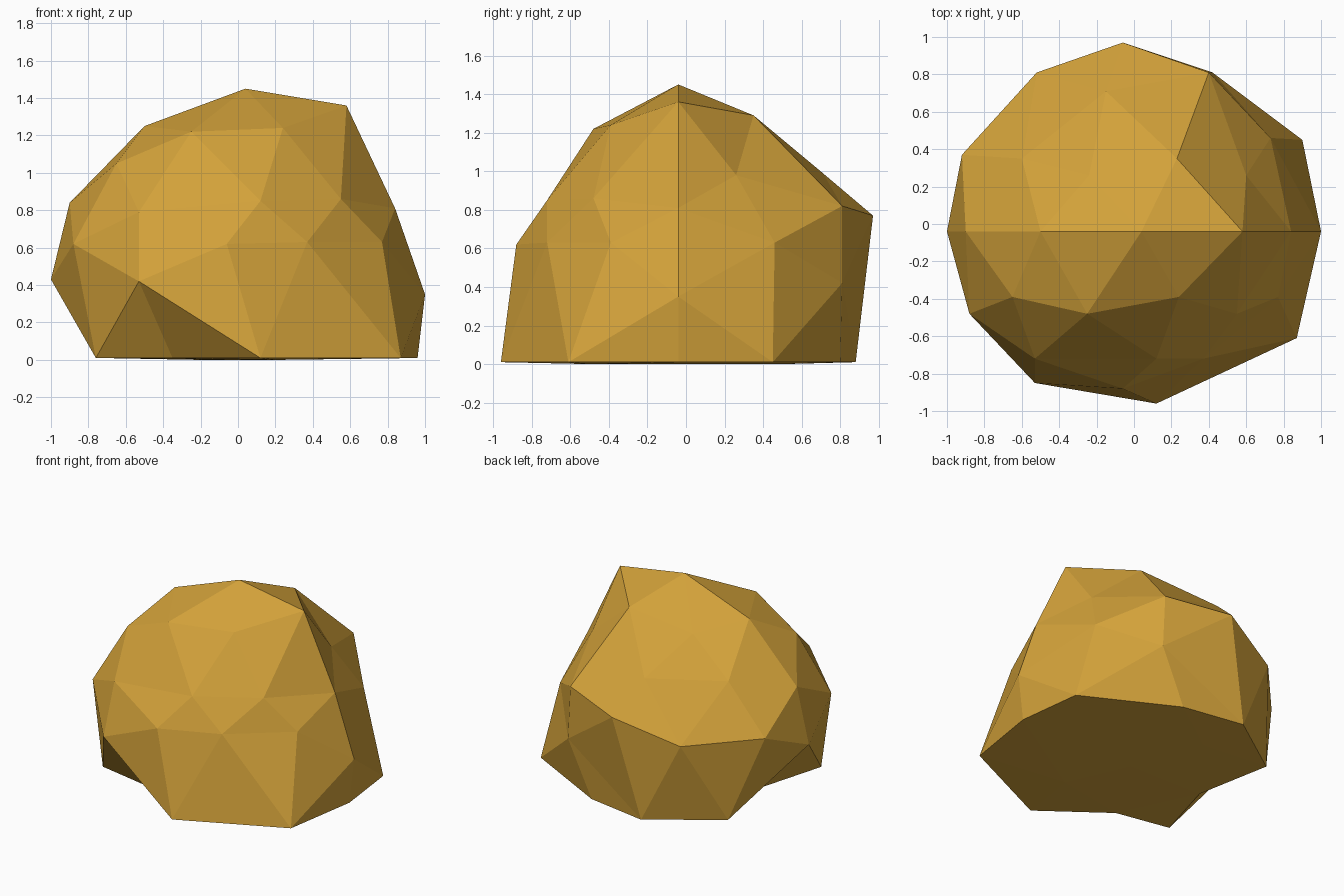
import bpy
import bmesh
import math
from mathutils import Vector

cube = bpy.data.objects.get("Cube")
if cube:
    bpy.data.objects.remove(cube, do_unlink=True)


def flat_material(name, colour):
    material = bpy.data.materials.new(name)
    material.use_nodes = True
    material.diffuse_color = colour
    shader = material.node_tree.nodes["Principled BSDF"]
    shader.inputs["Base Color"].default_value = colour
    shader.inputs["Roughness"].default_value = 0.9
    return material


def ring(depth, *points):
    """Ring of corners at one depth; a third value moves a corner off that depth."""
    return [Vector((p[0], p[2] if len(p) > 2 else depth, p[1])) for p in points]


def ring_order(vert):
    """Sort front pole to back pole, then counter-clockwise seen from the front."""
    x, y, z = vert.co
    angle = 0 if abs(z) > 0.99 else round(math.degrees(math.atan2(y, x))) % 360
    return (-round(z, 2), angle)


GROUND = 0.01

# Corner rings of the boulder, from the front tip to the back tip
front_tip = ring(-.88, (-.06, .62))
front_inner = ring(-.72, (.37, .63), (.12, .85), (-.53, .79),
                   (-.53, .42, -.85), (.12, GROUND, -.96))
front_middle = ring(-.48, (.55, .86), (-.25, 1.22), (-.88, .62),
                    (-.35, GROUND, -.61), (.87, GROUND, -.61))
front_outer = ring(-.39, (.77, .63), (.24, 1.24), (-.65, 1.05),
                   (-.76, GROUND, -.53), (.2, 0, -.5))
waist = ring(-.04, (.84, .81), (.58, 1.36), (.04, 1.45), (-.5, 1.25), (-.9, .84),
             (-1, .43), (-.62, GROUND), (0, 0), (.96, GROUND), (1, .35))
back_outer = ring(.26, (.6, .98), (-.24, 1.18), (-.92, .61, .37),
                  (-.2, 0, .5), (.9, GROUND, .45))
back_middle = ring(.35, (.73, .63, .46), (.23, 1.29), (-.6, .95),
                   (-.73, GROUND, .54), (.23, GROUND, .8))
back_inner = ring(.81, (.4, .82), (-.15, .99, .71), (-.52, .61),
                  (-.24, GROUND, .88), (.42, .42))
back_tip = ring(.97, (-.06, .77))

corners = (front_tip + front_inner + front_middle + front_outer + waist
           + back_outer + back_middle + back_inner + back_tip)

# Low-poly ball whose corners are moved onto the rings
bm = bmesh.new()
bmesh.ops.create_icosphere(bm, subdivisions=2, radius=1)
for vert, corner in zip(sorted(bm.verts, key=ring_order), corners):
    vert.co = corner
bmesh.ops.recalc_face_normals(bm, faces=bm.faces)

mesh = bpy.data.meshes.new("boulder")
bm.to_mesh(mesh)
bm.free()
mesh.materials.append(flat_material("golden ochre stone", (.65, .36, .042, 1)))
boulder = bpy.data.objects.new("boulder", mesh)
bpy.context.collection.objects.link(boulder)
